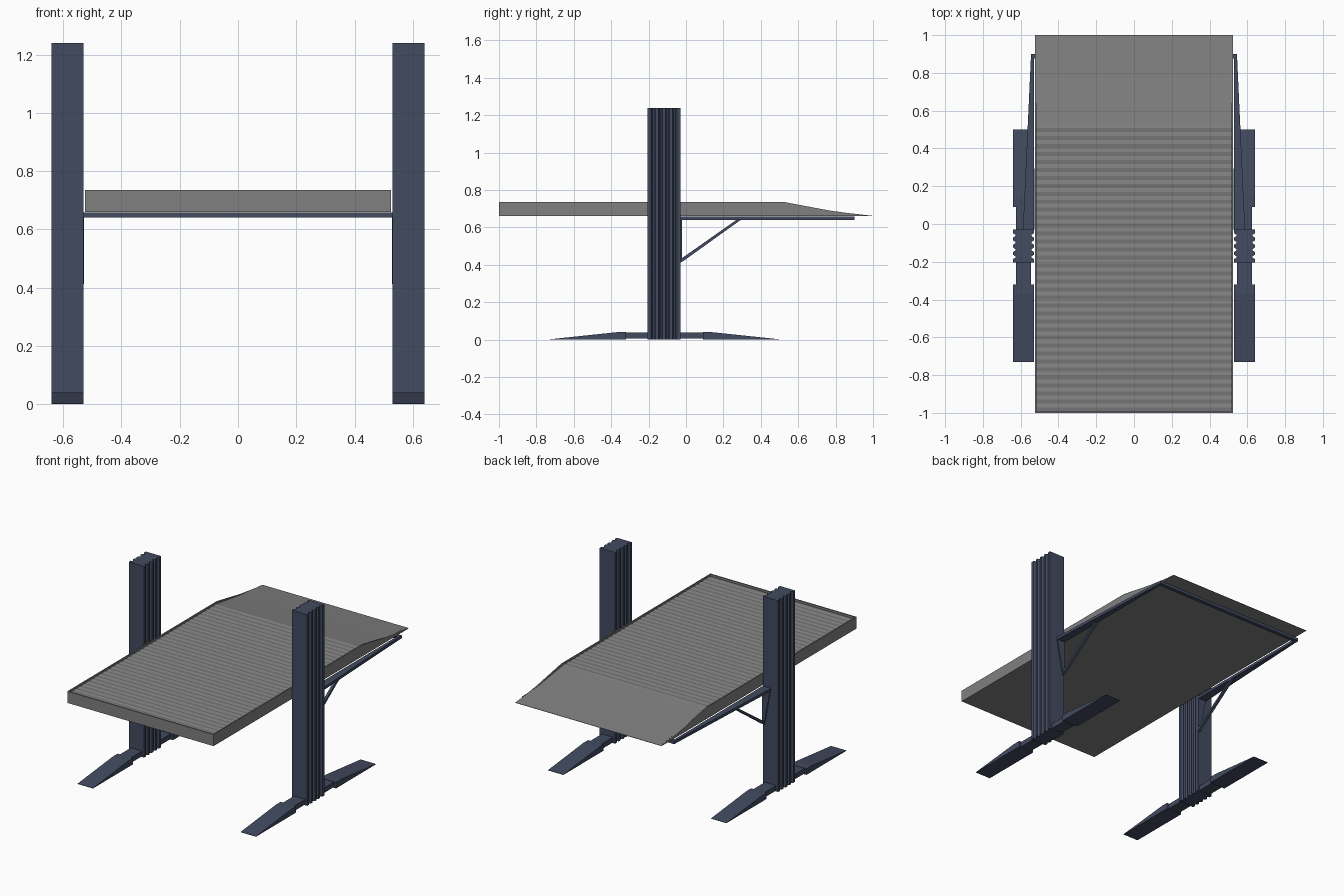
import bpy, bmesh
from mathutils import Vector

cube = bpy.data.objects.get("Cube")
if cube:
    bpy.data.objects.remove(cube, do_unlink=True)


def material(name, color):
    m = bpy.data.materials.new(name)
    m.use_nodes = True
    m.diffuse_color = color
    m.node_tree.nodes["Principled BSDF"].inputs["Base Color"].default_value = color
    return m


blue = material("slate blue steel", (0.054, 0.069, 0.115, 1))
grey = material("grey deck steel", (0.216, 0.216, 0.216, 1))


def prism(name, outline, axis, start, end, mat):
    """Extrude a closed 2D outline along x (outline is y, z), y (x, z) or z (x, y)."""
    def place(a, b, t):
        return {"x": (t, a, b), "y": (a, t, b), "z": (a, b, t)}[axis]
    bm = bmesh.new()
    low = [bm.verts.new(place(a, b, start)) for a, b in outline]
    high = [bm.verts.new(place(a, b, end)) for a, b in outline]
    bm.faces.new(low)
    bm.faces.new(high)
    n = len(outline)
    for i in range(n):
        j = (i + 1) % n
        bm.faces.new((low[i], low[j], high[j], high[i]))
    bmesh.ops.recalc_face_normals(bm, faces=bm.faces)
    mesh = bpy.data.meshes.new(name)
    bm.to_mesh(mesh)
    bm.free()
    mesh.materials.append(mat)
    obj = bpy.data.objects.new(name, mesh)
    bpy.context.collection.objects.link(obj)
    return obj


def rect(a0, a1, b0, b1):
    return [(a0, b0), (a1, b0), (a1, b1), (a0, b1)]


def fluted_outline(x_in, x_out, y0, y1, grooves, depth):
    """Post section with shallow V-bottomed grooves down both side faces."""
    pitch = (y1 - y0) / (grooves + 0.6)
    side = [(0, y0)]
    for g in range(grooves):
        y = y0 + pitch * (g + 0.3)
        for f, d in ((0.2, 0), (0.4, depth), (0.6, depth), (0.8, 0)):
            side.append((d, y + f * pitch))
    side.append((0, y1))
    return [(x_out - d, y) for d, y in side] + [(x_in + d, y) for d, y in reversed(side)]


# Posts, feet and lifting arms, once for each side
post_outline = fluted_outline(0.53, 0.64, -0.205, -0.03, 4, 0.012)
for side, s in (("left", 1), ("right", -1)):
    def mirrored(points):
        return [(s * x, y) for x, y in points]

    prism(side + "_post", mirrored(post_outline), "z", 0, 1.24, blue)
    prism(side + "_base_beam", rect(-0.33, 0.10, 0.005, 0.038), "x", s * 0.545, s * 0.625, blue)

    # Wedge feet in front of and behind the post
    prism(side + "_front_foot", [(-0.32, 0), (-0.32, 0.04), (-0.37, 0.04), (-0.73, 0.002), (-0.73, 0)],
          "x", s * 0.53, s * 0.64, blue)
    prism(side + "_rear_foot", [(0.09, 0), (0.09, 0.04), (0.14, 0.04), (0.5, 0.002), (0.5, 0)],
          "x", s * 0.53, s * 0.64, blue)

    # Tapered arm, its back plate on the post, and the diagonal brace
    prism(side + "_arm", mirrored([(0.53, -0.03), (0.588, -0.03), (0.545, 0.9), (0.53, 0.9)]),
          "z", 0.64, 0.658, blue)
    prism(side + "_arm_back_plate", mirrored([(0.53, 0.42), (0.545, 0.42), (0.588, 0.65), (0.53, 0.65)]),
          "y", -0.031, -0.022, blue)
    prism(side + "_brace", [(-0.03, 0.413), (-0.015, 0.42), (0.295, 0.642), (0.272, 0.642), (-0.03, 0.43)],
          "x", s * 0.528, s * 0.545, blue)

    # Deck side wall
    prism(side + "_deck_wall", [(-1, 0.66), (-1, 0.735), (0.53, 0.735), (0.77, 0.69), (0.99, 0.66)],
          "x", s * 0.517, s * 0.525, grey)

# Cross bar joining the arm ends
prism("cross_bar", rect(0.875, 0.9, 0.64, 0.658), "x", -0.535, 0.535, blue)

# Deck with ridged floor and smooth entry ramp
ridges, floor_start, floor_end = 36, -0.992, 0.53
step = (floor_end - floor_start) / (2 * ridges)
floor = [(floor_start + i * step, 0.722 + 0.004 * (i % 2)) for i in range(2 * ridges + 1)]
ramp = [(0.77, 0.688), (1, 0.662), (1, 0.66), (floor_start, 0.66)]
prism("deck_floor", floor + ramp, "x", -0.517, 0.517, grey)
prism("deck_front_wall", rect(-1, -0.992, 0.66, 0.735), "x", -0.517, 0.517, grey)
for side, s in (("left", 1), ("right", -1)):
    prism(side + "_ramp_edge", [(0.95, 0.66), (0.95, 0.667), (1, 0.662), (1, 0.66)],
          "x", s * 0.517, s * 0.525, grey)
